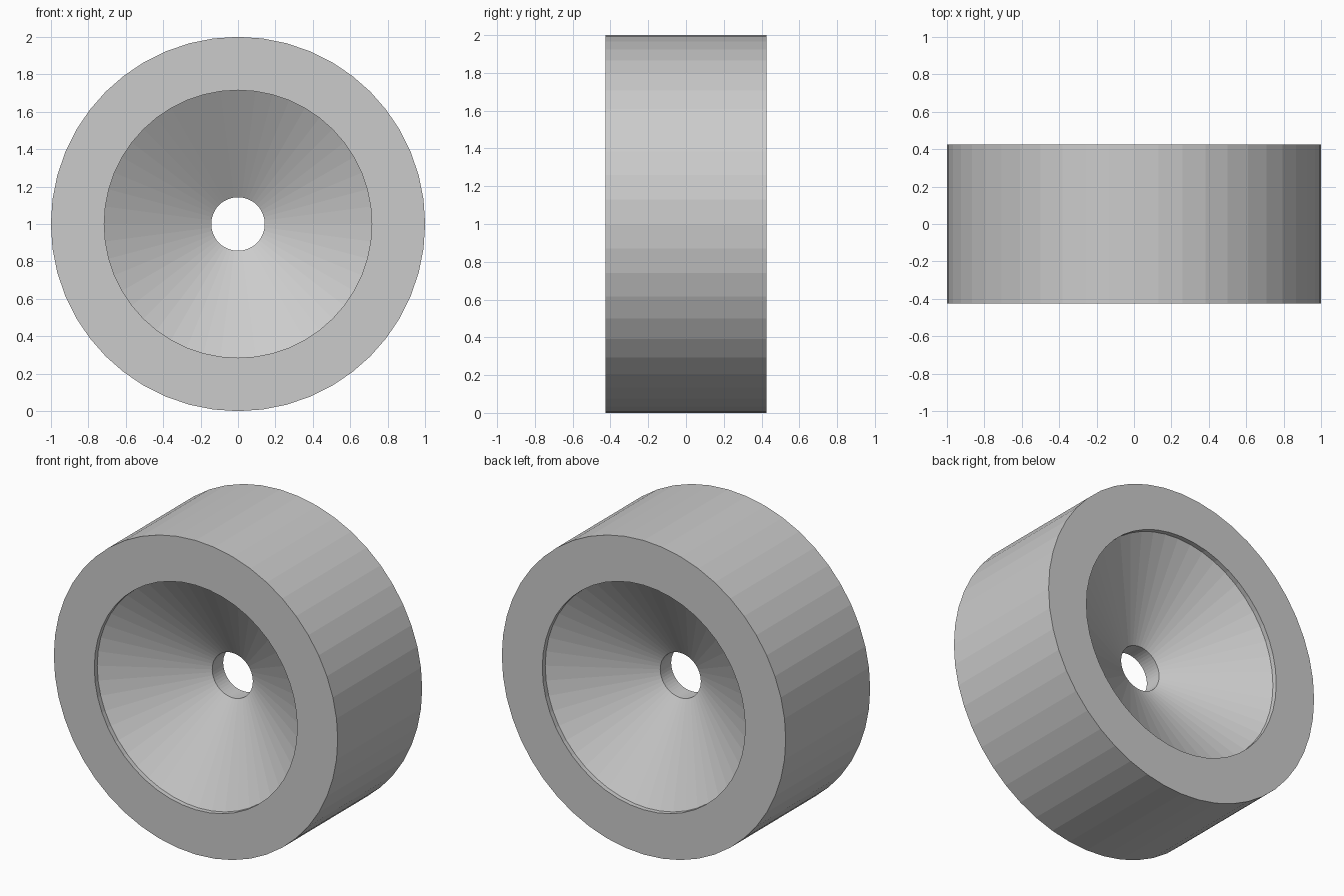
import bpy, bmesh
from math import sin, cos, tau

if "Cube" in bpy.data.objects:
    bpy.data.objects.remove(bpy.data.objects["Cube"])

SIDES = 48

# Closed half-section (radius, y): outer rim, short lip, cone, bore, mirrored
half = [(1.0, -0.425), (0.715, -0.425), (0.715, -0.395), (0.143, -0.055)]
profile = half + [(r, -y) for r, y in reversed(half)]

# Revolve the section around the y axis
bm = bmesh.new()
rings = []
for i in range(SIDES):
    a = tau * i / SIDES
    rings.append([bm.verts.new((r * cos(a), y, 1 + r * sin(a))) for r, y in profile])
n = len(profile)
for i in range(SIDES):
    p, q = rings[i], rings[(i + 1) % SIDES]
    for j in range(n):
        k = (j + 1) % n
        bm.faces.new((p[j], p[k], q[k], q[j]))
bmesh.ops.recalc_face_normals(bm, faces=bm.faces)

mesh = bpy.data.meshes.new("dished_wheel")
bm.to_mesh(mesh)
bm.free()
wheel = bpy.data.objects.new("dished_wheel", mesh)
bpy.context.collection.objects.link(wheel)
